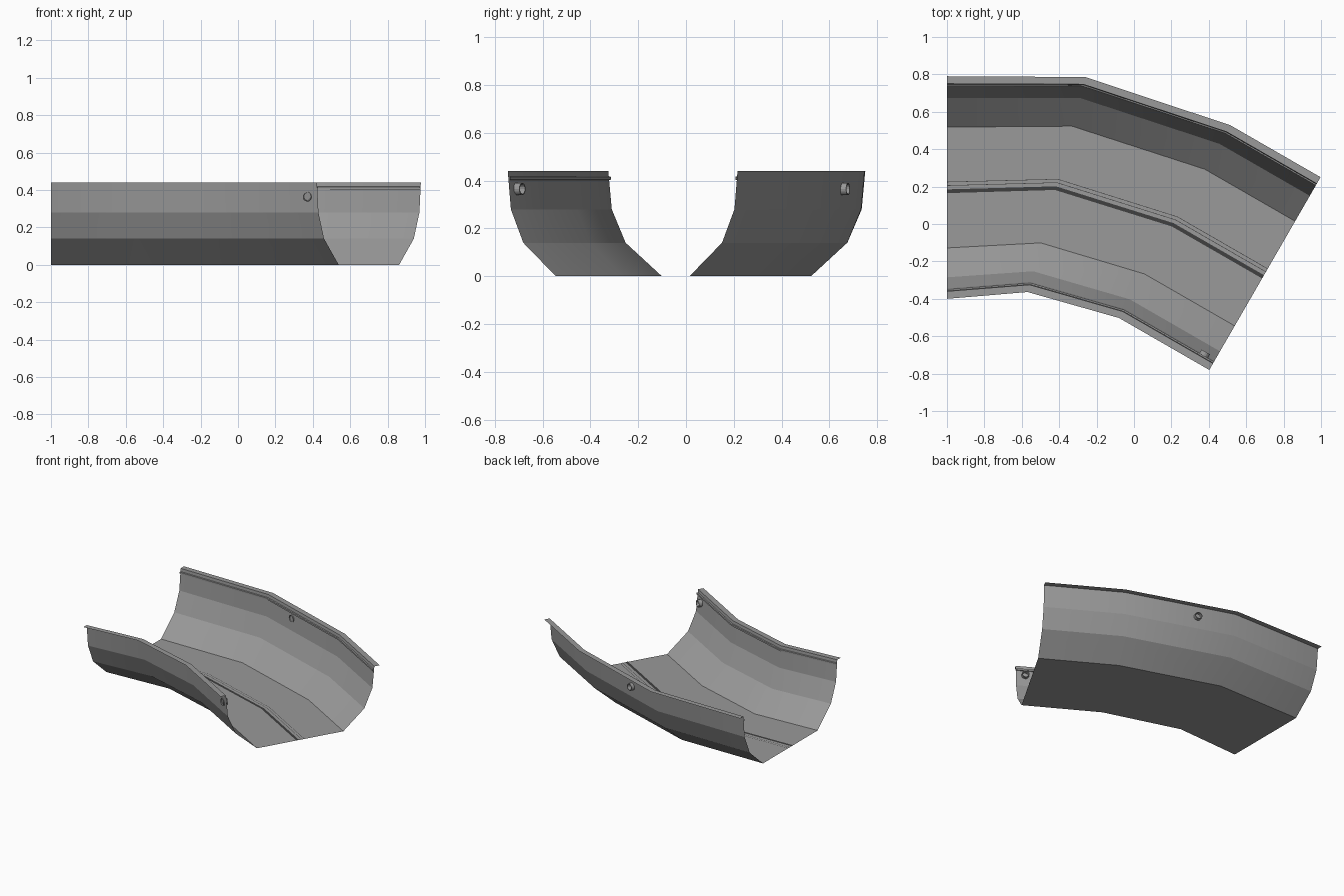
import bpy, bmesh, math
from mathutils import Vector

if "Cube" in bpy.data.objects:
    bpy.data.objects.remove(bpy.data.objects["Cube"])

# Path stations: centre x, centre y, cross-section angle from +y
STATIONS = [(-1.0, 0.195, 0), (-0.415, 0.211, 15), (0.217, 0.013, 30), (0.70, -0.265, 30)]


def material(name, v):
    m = bpy.data.materials.new(name)
    m.diffuse_color = (v, v, v, 1)
    m.use_nodes = True
    m.node_tree.nodes["Principled BSDF"].inputs["Base Color"].default_value = m.diffuse_color
    return m


GREY = material("dark_grey", 0.32)
BLACK = material("seam_dark", 0.05)


def station_point(i, offset, z):
    x, y, a = STATIONS[i]
    a = math.radians(a)
    return Vector((x + math.sin(a) * offset, y + math.cos(a) * offset, z))


def finish(name, bm, mat):
    me = bpy.data.meshes.new(name)
    bm.to_mesh(me)
    bm.free()
    me.materials.append(mat)
    ob = bpy.data.objects.new(name, me)
    bpy.context.collection.objects.link(ob)
    return ob


def sweep(name, profile, mat=GREY):
    # Smooth along the path, sharp across the profile
    bm = bmesh.new()
    rows = [[bm.verts.new(station_point(i, o, z)) for o, z in profile]
            for i in range(len(STATIONS))]
    for a, b in zip(rows, rows[1:]):
        for j in range(len(profile) - 1):
            bm.faces.new((a[j], b[j], b[j + 1], a[j + 1])).smooth = True
        for j in range(len(profile)):
            bm.edges.get((a[j], b[j])).smooth = False
    return finish(name, bm, mat)


def ring(name, segment, t, side, inner, outer):
    p = station_point(segment, 0.548 * side, 0.365)
    q = station_point(segment + 1, 0.548 * side, 0.365)
    along = (q - p).normalized()
    normal = Vector((-along.y, along.x, 0)) * side
    centre = p.lerp(q, t)
    up = Vector((0, 0, 1))
    n = 16
    section = [(0.026, inner), (0.026, outer), (0.021, outer), (0.021, inner)]
    bm = bmesh.new()
    loops = []
    for k in range(n):
        c, s = math.cos(2 * math.pi * k / n), math.sin(2 * math.pi * k / n)
        loops.append([bm.verts.new(centre + (along * c + up * s) * r + normal * d)
                      for r, d in section])
    for k in range(n):
        a, b = loops[k], loops[(k + 1) % n]
        for j in range(4):
            m = (j + 1) % 4
            bm.faces.new((a[j], b[j], b[m], a[m]))
    bmesh.ops.recalc_face_normals(bm, faces=bm.faces)
    return finish(name, bm, GREY)


# Trough sheet: flange, faceted wall and half the floor, mirrored
half = [(0.595, 0.44), (0.555, 0.44), (0.54, 0.28), (0.48, 0.14), (0.323, 0.0)]
sweep("trough", [(-o, z) for o, z in half] + half[::-1])

# Seam along the middle of the floor: fine lines and one wider dark band
for label, lo, hi in (("back_seam_line", 0.028, 0.031), ("middle_seam_line", 0.009, 0.012),
                      ("front_seam_band", -0.030, -0.010)):
    sweep(label, [(lo, 0.002), (hi, 0.002)], BLACK)

# Small bead along the inside of each rim
bead = [(0.551, 0.402), (0.544, 0.404), (0.544, 0.416), (0.552, 0.418)]
sweep("back_rim_bead", bead[::-1])
sweep("front_rim_bead", [(-o, z) for o, z in bead])

# Eyelets through the walls
ring("back_eyelet", 1, 0.34, 1, -0.006, 0.025)
ring("front_eyelet", 2, 0.885, -1, -0.027, 0.006)
